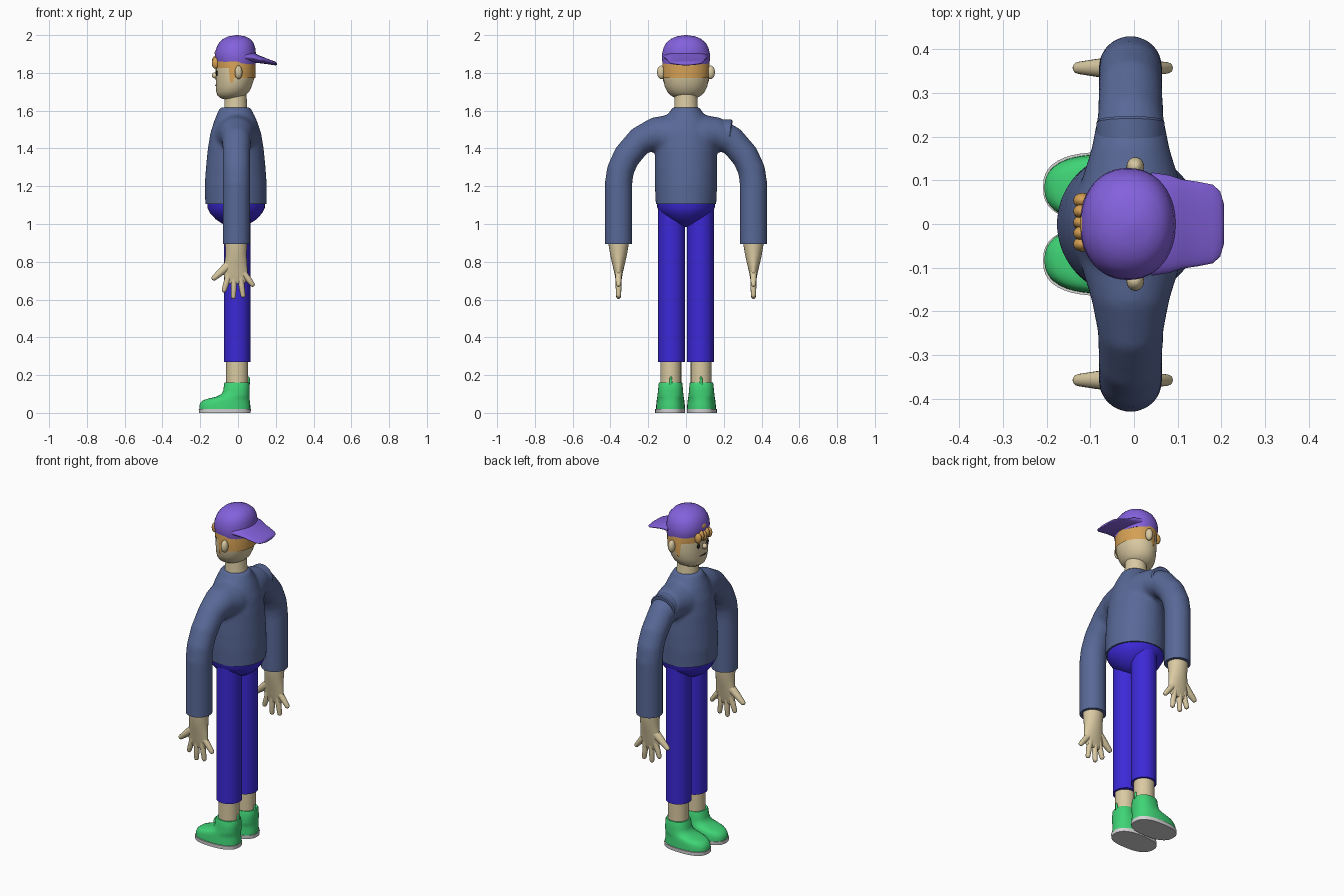
import bpy, bmesh, math
from mathutils import Vector

if "Cube" in bpy.data.objects:
    bpy.data.objects.remove(bpy.data.objects["Cube"])


def mat(name, r, g, b):
    m = bpy.data.materials.new(name)
    m.diffuse_color = (r, g, b, 1)
    m.use_nodes = True
    m.node_tree.nodes["Principled BSDF"].inputs["Base Color"].default_value = m.diffuse_color
    return m


SKIN = mat("skin", 0.70, 0.59, 0.36)
HAIR = mat("ginger_hair", 0.66, 0.35, 0.09)
PURPLE = mat("cap_purple", 0.23, 0.12, 0.72)
SWEATER = mat("sweater_blue", 0.098, 0.14, 0.31)
PANTS = mat("trouser_blue", 0.045, 0.022, 0.68)
GREEN = mat("shoe_green", 0.05, 0.66, 0.18)
SOLE = mat("sole_grey", 0.66, 0.66, 0.66)
DARK = mat("dark_ink", 0.02, 0.018, 0.018)


def finish(ob, material, angle=0.75):
    me = ob.data
    me.materials.clear()
    me.materials.append(material)
    me.shade_smooth()
    me.set_sharp_from_angle(angle=angle)
    return ob


def loft(name, rings, material, n=40, power=2.0, cap=True, angle=0.75):
    """Skin a list of (centre, u, v) superellipse rings."""
    bm = bmesh.new()
    e = 2 / power
    rows = []
    for c, u, v in rings:
        row = []
        for i in range(n):
            a = 2 * math.pi * i / n
            ca, sa = math.cos(a), math.sin(a)
            p = Vector(c) + Vector(u) * math.copysign(abs(ca) ** e, ca) \
                + Vector(v) * math.copysign(abs(sa) ** e, sa)
            row.append(bm.verts.new(p))
        rows.append(row)
    for r0, r1 in zip(rows, rows[1:]):
        for i in range(n):
            j = (i + 1) % n
            bm.faces.new((r0[i], r0[j], r1[j], r1[i]))
    if cap:
        bm.faces.new(rows[0][::-1])
        bm.faces.new(rows[-1])
    bmesh.ops.recalc_face_normals(bm, faces=bm.faces)
    me = bpy.data.meshes.new(name)
    bm.to_mesh(me)
    bm.free()
    ob = bpy.data.objects.new(name, me)
    bpy.context.collection.objects.link(ob)
    return finish(ob, material, angle)


def stack(name, rows, material, cy=0, **kw):
    """Loft of horizontal rings given as (z, centre x, half x, half y)."""
    return loft(name, [((cx, cy, z), (rx, 0, 0), (0, ry, 0)) for z, cx, rx, ry in rows], material, **kw)


def ball(name, c, r, material):
    rows = [(c[2] - r[2] * math.cos(t), c[0], r[0] * math.sin(t), r[1] * math.sin(t))
            for t in [0.05 + (math.pi - 0.1) * k / 12 for k in range(13)]]
    return stack(name, rows, material, cy=c[1], n=24, angle=1.5)


def capsule(name, a, b, r0, r1, material):
    """Round-ended finger lying in an x-z plane."""
    a, b = Vector(a), Vector(b)
    d = (b - a).normalized()
    side = Vector((d.z, 0, -d.x))
    steps = [(a, r0), (a.lerp(b, 0.5), (r0 + r1) / 2)]
    steps += [(b - d * r1 * (1 - math.sin(t)), r1 * math.cos(t)) for t in (0, 0.5, 1.0, 1.45)]
    return loft(name, [(p, side * r, (0, r, 0)) for p, r in steps], material, n=16, angle=1.3)


# sweater: torso and arms fused, then trimmed at hem and cuffs
torso = stack("sweater", [
    (1.05, -.01, .16, .158), (1.1, -.01, .163, .16), (1.2, -.012, .165, .165),
    (1.3, -.012, .158, .166), (1.4, -.012, .148, .164), (1.48, -.012, .135, .15),
    (1.55, -.013, .112, .12), (1.59, -.014, .094, .09), (1.618, -.015, .08, .07)], SWEATER)
ARM = [(.02, 1.455, .125, .13, 0, 1), (.10, 1.465, .112, .112, 0, 1), (.17, 1.475, .09, .088, .15, .99),
       (.245, 1.44, .075, .076, .55, .83), (.315, 1.357, .073, .074, .78, .62),
       (.347, 1.285, .073, .073, .95, .3), (.357, 1.22, .073, .073, 1, 0), (.357, .85, .073, .073, 1, 0)]
parts = [torso]
for s in (1, -1):
    parts.append(loft("sleeve", [((-.008, s * y, z), (rx, 0, 0), (0, s * r * ny, r * nz))
                                 for y, z, rx, r, ny, nz in ARM], SWEATER))
bm = bmesh.new()
for p in parts:
    bm.from_mesh(p.data)
bm.to_mesh(torso.data)
bm.free()
for p in parts[1:]:
    bpy.data.objects.remove(p)
rm = torso.modifiers.new("fuse", 'REMESH')
rm.mode = 'VOXEL'
rm.voxel_size = 0.011
sm = torso.modifiers.new("soften", 'SMOOTH')
sm.factor = 0.5
sm.iterations = 8
dg = bpy.context.evaluated_depsgraph_get()
me = bpy.data.meshes.new_from_object(torso.evaluated_get(dg))
torso.modifiers.clear()
torso.data = me
bm = bmesh.new()
bm.from_mesh(me)


def trim(z, keep):
    f = [f for f in bm.faces if keep(f.calc_center_median())]
    geom = f + list({e for x in f for e in x.edges}) + list({v for x in f for v in x.verts})
    bmesh.ops.bisect_plane(bm, geom=geom, plane_co=(0, 0, z), plane_no=(0, 0, 1), clear_inner=True)
    bmesh.ops.holes_fill(bm, edges=[e for e in bm.edges if e.is_boundary], sides=0)


trim(1.105, lambda c: abs(c.y) < 0.22)
trim(0.895, lambda c: abs(c.y) > 0.25)
bmesh.ops.recalc_face_normals(bm, faces=bm.faces)
bm.to_mesh(me)
bm.free()
finish(torso, SWEATER, 0.9)

# raised armhole edge on one shoulder
loft("armhole_edge", [((-.008, y, z), (r, 0, 0), (0, .12 * r, r)) for y, z, r in
                      ((.15, 1.475, .078), (.19, 1.475, .079), (.232, 1.474, .078), (.238, 1.474, .072))], SWEATER)

# trousers
stack("trouser_seat", [(1.12, -.01, .153, .155), (1.085, -.01, .152, .152), (1.055, -.01, .136, .132),
                       (1.025, -.01, .108, .1), (1.0, -.01, .07, .06), (.985, -.01, .02, .02)], PANTS)

for s, side in ((1, "left"), (-1, "right")):
    # leg, ankle and shoe
    stack(side + "_trouser_leg", [(.27, -.005, .07, .071), (.7, -.005, .07, .071), (1.08, -.005, .07, .071)],
          PANTS, cy=s * .076)
    stack(side + "_ankle", [(.1, -.005, .058, .055), (.32, -.005, .058, .055)], SKIN, cy=s * .08)
    stack(side + "_sole", [(0, -.07, .137, .079), (.021, -.07, .138, .08)], SOLE, cy=s * .084, power=2.5)
    stack(side + "_shoe", [
        (.02, -.07, .135, .077), (.04, -.07, .135, .076), (.056, -.067, .13, .074), (.068, -.06, .122, .073),
        (.077, -.045, .107, .071), (.086, -.026, .088, .07), (.1, -.013, .075, .068), (.12, -.008, .07, .066),
        (.155, -.006, .067, .063), (.162, -.006, .063, .06)], GREEN, cy=s * .082, power=2.4)
    capsule(side + "_pull_tab", (.056, s * .08, .15), (.056, s * .08, .192), .008, .006, GREEN)

    # hand
    y = s * .357
    stack(side + "_hand", [(.93, -.01, .058, .054), (.89, -.01, .058, .053), (.84, -.01, .055, .045),
                           (.79, -.012, .06, .034), (.74, -.013, .064, .022), (.70, -.012, .058, .015),
                           (.685, -.012, .045, .01)], SKIN, cy=y)
    capsule(side + "_thumb", (-.04, y, .79), (-.137, y, .705), .026, .014, SKIN)
    for k, (x0, x1, z1) in enumerate(((-.045, -.077, .638), (-.02, -.025, .603),
                                      (.01, .028, .61), (.03, .084, .67))):
        capsule(f"{side}_finger_{k + 1}", (x0, y, .74), (x1, y, z1), .018, .013, SKIN)

    # ear and eye
    ball(side + "_ear", (.003, s * .131, 1.803), (.02, .022, .036), SKIN)
    ball(side + "_eye", (-.112, s * .042, 1.798), (.006, .011, .014), DARK)

# neck and head
stack("neck", [(1.58, -.012, .068, .068), (1.62, -.012, .06, .062), (1.72, -.012, .056, .058)], SKIN)
stack("head", [(1.66, -.04, .03, .03), (1.665, -.04, .05, .052), (1.68, -.035, .074, .08),
               (1.70, -.028, .087, .099), (1.73, -.022, .095, .113), (1.77, -.016, .102, .12),
               (1.83, -.014, .104, .122), (1.9, -.014, .096, .112), (1.95, -.014, .07, .08)], SKIN)
ball("nose", (-.121, 0, 1.787), (.018, .014, .016), SKIN)
ball("mouth", (-.114, 0, 1.735), (.007, .03, .004), DARK)

# hair band with sideburns and a higher front edge
hair = stack("hair", [(1.77, -.014, .107, .1235), (1.86, -.014, .108, .1255), (1.9, -.014, .1, .115)],
             HAIR, n=96, cap=False)
for i in range(96):
    a = abs((i * 3.75 + 180) % 360 - 180)
    hair.data.vertices[i].co.z = 1.772 if a < 94 else 1.748 if a < 106 else 1.825
for k in range(5):
    ball(f"fringe_curl_{k + 1}", (-.118, -.046 + .025 * k, 1.852 + .008 * (k % 2)), (.021, .017, .03), HAIR)

# cap worn backwards: crown, brim, rear opening
crown = stack("cap_crown", [
    (1.852, -.013, .106, .124), (1.875, -.014, .109, .128), (1.905, -.013, .108, .126),
    (1.935, -.011, .102, .118), (1.96, -.009, .091, .104), (1.98, -.007, .072, .08),
    (1.993, -.006, .045, .05), (2.0, -.005, .006, .006)], PURPLE, n=48, power=2.15)
for v in crown.data.vertices:
    v.co.z -= 0.09 * v.co.x * max(0, min(1, (1.95 - v.co.z) / .1))
loft("cap_brim", [((x, 0, z), (0, w, 0), (0, 0, h)) for x, z, w, h in (
    (.04, 1.885, .118, .032), (.08, 1.882, .112, .028), (.11, 1.873, .102, .021), (.15, 1.862, .096, .015),
    (.18, 1.854, .09, .012), (.197, 1.85, .075, .01), (.206, 1.847, .045, .006))], PURPLE, angle=1.2)
ball("cap_opening_hair", (-.106, 0, 1.905), (.018, .034, .018), HAIR)
